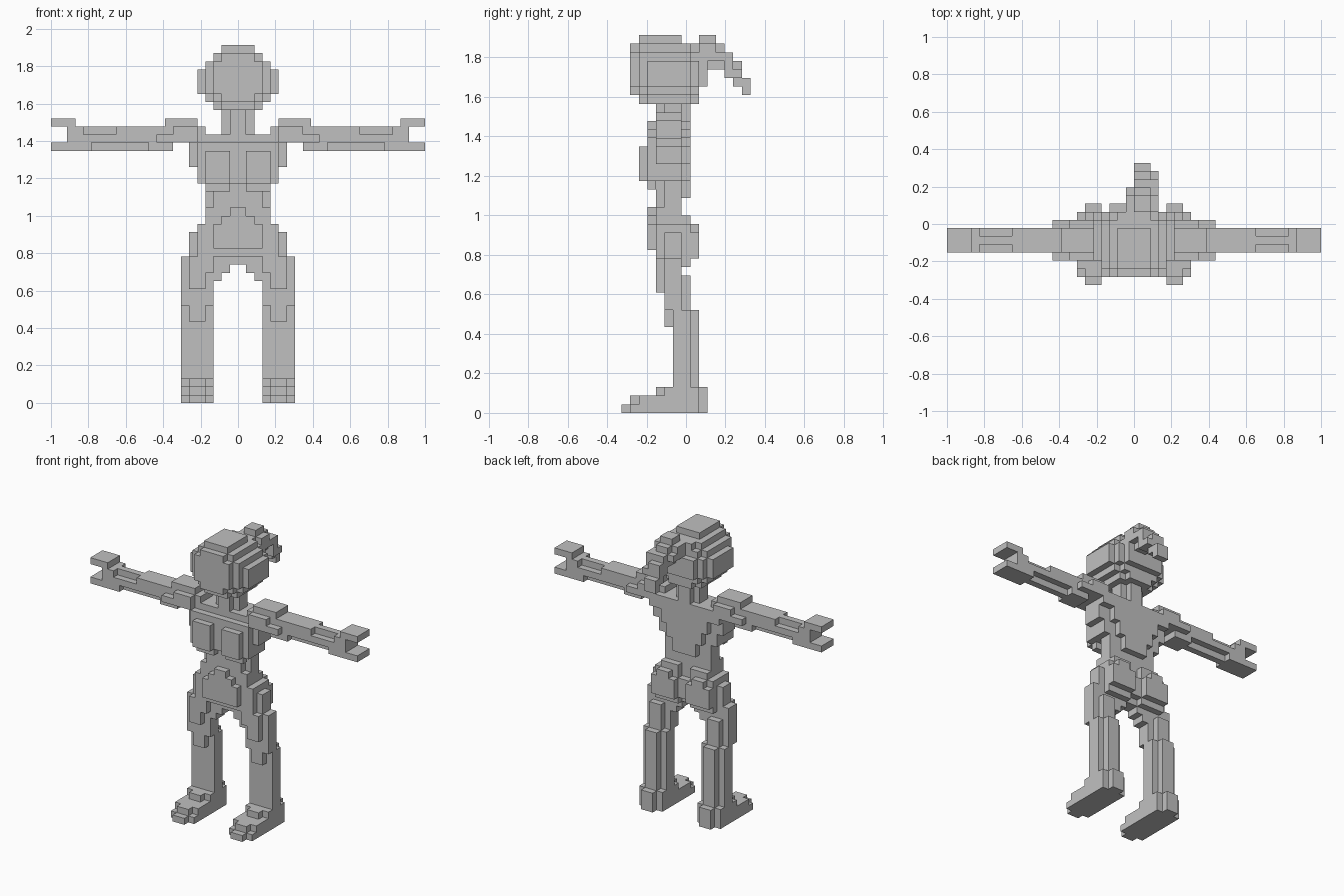
import bpy, bmesh, math

if "Cube" in bpy.data.objects:
    bpy.data.objects.remove(bpy.data.objects["Cube"])

V = 2 / 46            # cube size
parts = {}            # part name -> set of filled cells
taken = set()         # all filled cells


def box(part, x0, x1, y0, y1, z0, z1, mirror=True):
    """Fill a block of cells (grid units), mirrored over x = 0 by default."""
    cells = parts.setdefault(part, set())
    for x in range(x0, x1):
        for y in range(y0, y1):
            for z in range(z0, z1):
                for c in ((x, y, z), (-1 - x, y, z))[:2 if mirror else 1]:
                    if c not in taken:
                        taken.add(c)
                        cells.add(c)


def cut(part, x0, x1, y0, y1, z0, z1):
    """Remove a mirrored block of cells from a part."""
    for x in range(x0, x1):
        for y in range(y0, y1):
            for z in range(z0, z1):
                for c in ((x, y, z), (-1 - x, y, z)):
                    if c in parts[part]:
                        parts[part].discard(c)
                        taken.discard(c)


# Feet: stepped toes and a narrow heel
box("feet", 4, 6, 0, 10, 0, 1)
box("feet", 3, 7, 1, 9, 0, 1)
box("feet", 4, 6, 1, 10, 1, 2)
box("feet", 3, 7, 2, 9, 1, 2)
box("feet", 4, 6, 4, 10, 2, 3)
box("feet", 3, 7, 5, 9, 2, 3)

# Legs: shin, calf, knee, thigh
box("legs", 3, 7, 6, 8, 3, 12)
box("legs", 4, 6, 6, 9, 3, 12)
box("legs", 4, 6, 5, 8, 10, 16)
box("legs", 3, 7, 5, 7, 12, 18)
box("legs", 4, 6, 4, 8, 14, 16)
box("legs", 3, 6, 4, 7, 16, 18)
box("legs", 2, 6, 5, 7, 15, 17)
box("legs", 1, 4, 5, 7, 16, 17)

# Hips with belly in front and seat behind
box("hips", 0, 6, 5, 7, 17, 21)
box("hips", 0, 5, 4, 8, 18, 21)
box("hips", 1, 5, 7, 8, 17, 22)
box("hips", 1, 5, 8, 9, 18, 21)
box("hips", 2, 4, 8, 9, 21, 22)
box("hips", 0, 5, 4, 7, 21, 22)
box("hips", 0, 4, 4, 7, 22, 24)
box("hips", 1, 4, 7, 8, 22, 23)
for half, z0, z1 in ((3, 19, 22), (2, 22, 23), (1, 23, 24)):
    box("hips", 0, half, 3, 4, z0, z1)

# Torso: waist, ribs, chest, back
box("torso", 0, 4, 5, 7, 24, 27)
box("torso", 0, 3, 4, 7, 24, 27)
box("torso", 0, 2, 7, 8, 25, 27)
box("torso", 0, 5, 4, 7, 27, 29)
box("torso", 0, 3, 7, 8, 27, 29)
box("torso", 0, 6, 4, 7, 29, 33)
box("torso", 0, 4, 7, 8, 29, 31)
box("torso", 0, 6, 7, 8, 31, 33)
box("torso", 1, 4, 3, 4, 26, 27)
box("torso", 0, 5, 3, 4, 27, 32)
box("torso", 1, 4, 2, 3, 27, 31)

# Neck
box("neck", 0, 2, 5, 7, 33, 36)
box("neck", 0, 1, 4, 8, 33, 36)

# Arms: round shoulder, grooved forearm, two-pronged hand
box("arms", 4, 10, 4, 7, 32, 34)
box("arms", 5, 9, 4, 7, 34, 35)
box("arms", 5, 8, 3, 8, 32, 34)
box("arms", 8, 10, 3, 8, 32, 33)
box("arms", 8, 21, 4, 7, 31, 34)
for y in (4, 6):
    cut("arms", 15, 19, y, y + 1, 33, 34)
    cut("arms", 11, 18, y, y + 1, 31, 32)
box("hands", 20, 23, 4, 7, 34, 35)
box("hands", 21, 23, 4, 7, 31, 32)

# Head: stacked rounded layers of (half width, y start, y end)
mid = ((5, 3, 8), (4, 2, 9), (3, 1, 10))
layers = (((3, 3, 8), (2, 2, 9)),
          ((4, 3, 8), (3, 2, 9), (2, 1, 9)),
          mid, mid,
          ((5, 3, 8), (4, 2, 9), (3, 1, 10)),
          ((4, 2, 8), (3, 1, 9)),
          ((3, 2, 8), (2, 1, 9)),
          ((2, 2, 7),))
for i, layer in enumerate(layers):
    for half, y0, y1 in layer:
        box("head", 0, half, y0, y1, 36 + i, 37 + i)

# Swept ponytail, off to one side
for x0, x1, y, z0, z1 in ((0, 2, 8, 42, 43), (0, 2, 9, 41, 44), (-1, 3, 9, 41, 43),
                          (0, 2, 10, 40, 44), (-1, 3, 10, 41, 43),
                          (-1, 3, 11, 41, 42), (0, 2, 11, 40, 43),
                          (0, 3, 12, 39, 42), (0, 3, 13, 39, 40),
                          (0, 2, 13, 38, 41), (0, 2, 14, 37, 39)):
    box("ponytail", x0, x1, y, y + 1, z0, z1, mirror=False)

grey = bpy.data.materials.new("plain grey")
grey.diffuse_color = (0.53, 0.53, 0.53, 1)
grey.use_nodes = True
grey.node_tree.nodes["Principled BSDF"].inputs["Base Color"].default_value = grey.diffuse_color

# Turn every part into a shell of its exposed cube faces
for name, cells in parts.items():
    bm = bmesh.new()
    verts = {}
    for c in sorted(cells):
        for axis in range(3):
            for side in (0, 1):
                n = list(c)
                n[axis] += 2 * side - 1
                if tuple(n) in taken:
                    continue
                u, w = (axis + 1) % 3, (axis + 2) % 3
                ring = []
                for du, dw in ((0, 0), (1, 0), (1, 1), (0, 1)):
                    p = list(c)
                    p[axis] += side
                    p[u] += du
                    p[w] += dw
                    p = tuple(p)
                    if p not in verts:
                        verts[p] = bm.verts.new((p[0] * V, (p[1] - 7.5) * V, p[2] * V))
                    ring.append(verts[p])
                bm.faces.new(ring if side else ring[::-1])
    # Merge neighbouring flat squares into larger panels
    bmesh.ops.dissolve_limit(bm, angle_limit=math.radians(1),
                             verts=bm.verts[:], edges=bm.edges[:])
    mesh = bpy.data.meshes.new(name)
    bm.to_mesh(mesh)
    bm.free()
    mesh.materials.append(grey)
    bpy.context.collection.objects.link(bpy.data.objects.new(name, mesh))
